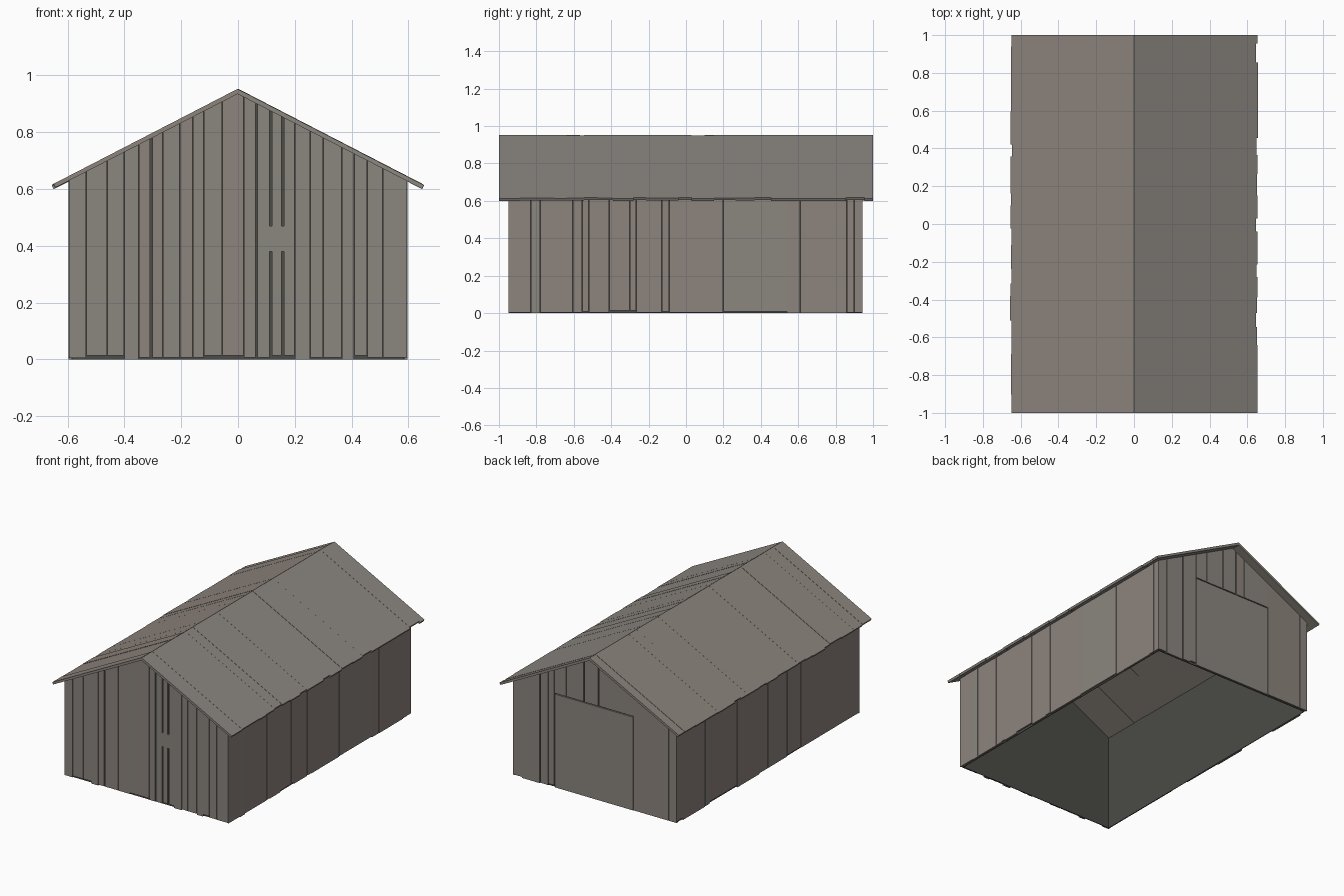
import bpy, bmesh, random
from mathutils import Vector

random.seed(4)
if "Cube" in bpy.data.objects:
    bpy.data.objects.remove(bpy.data.objects["Cube"])


def material(name, rgb):
    m = bpy.data.materials.new(name)
    m.use_nodes = True
    m.diffuse_color = (*rgb, 1)
    m.node_tree.nodes["Principled BSDF"].inputs["Base Color"].default_value = (*rgb, 1)
    return m


WARM = material("warm weathered wood", (0.266, 0.231, 0.205))
GREY = material("grey weathered wood", (0.258, 0.236, 0.212))
DARK = material("dark interior", (0.069, 0.070, 0.061))

HALF_W, FRONT, BACK = 0.597, -0.95, 0.945     # wall planes
RIDGE, SLOPE, EAVE = 0.953, 0.516, 0.65       # roof line
ROOF_T = 0.018                                # roof board thickness
BOARD = 0.010                                 # wall board thickness


def under_roof(x):
    return RIDGE - ROOF_T - SLOPE * abs(x) + 0.004


def prism(bm, points, offset, mat_index=0):
    """Extrude a closed planar outline along an offset vector."""
    offset = Vector(offset)
    a = [bm.verts.new(p) for p in points]
    b = [bm.verts.new(Vector(p) + offset) for p in points]
    n = len(a)
    faces = [bm.faces.new(a), bm.faces.new(b)]
    faces += [bm.faces.new((a[i], a[(i + 1) % n], b[(i + 1) % n], b[i])) for i in range(n)]
    for f in faces:
        f.material_index = mat_index


def finish(name, bm, *mats):
    bmesh.ops.recalc_face_normals(bm, faces=bm.faces)
    me = bpy.data.meshes.new(name)
    bm.to_mesh(me)
    bm.free()
    for m in mats:
        me.materials.append(m)
    ob = bpy.data.objects.new(name, me)
    bpy.context.collection.objects.link(ob)


def gable_outline(x0, x1, z0, y):
    """Vertical strip whose top follows the roof, with the peak if it is inside."""
    pts = [(x0, y, z0), (x1, y, z0), (x1, y, under_roof(x1))]
    if x0 < 0 < x1:
        pts.append((0, y, under_roof(0)))
    return pts + [(x0, y, under_roof(x0))]


def gable_wall(name, cuts, y, inward, wide_gaps=(), door=None, warm=0.25):
    bm = bmesh.new()
    for x0, x1 in zip(cuts, cuts[1:]):
        g0 = 0.004 if x0 in wide_gaps else 0.001
        g1 = 0.004 if x1 in wide_gaps else 0.001
        z0 = random.choice((0, 0.004, 0.006, 0.014))
        if door and x0 >= door[0] and x1 <= door[1]:
            z0 = door[2]
        step = random.uniform(0, 0.002) * inward
        prism(bm, gable_outline(x0 + g0, x1 - g1, z0, y + step),
              (0, BOARD * inward, 0), int(random.random() > 1 - warm))
    finish(name, bm, GREY, WARM)


def side_wall(name, cuts, side):
    bm = bmesh.new()
    for y0, y1 in zip(cuts, cuts[1:]):
        x = side * (HALF_W - random.uniform(0, 0.003))
        z0 = random.choice((0, 0.004, 0.008, 0.014))
        top = under_roof(HALF_W)
        y0, y1 = y0 + 0.001, y1 - 0.001
        prism(bm, [(x, y0, z0), (x, y1, z0), (x, y1, top), (x, y0, top)],
              (-side * BOARD, 0, 0), int(random.random() < 0.2))
    finish(name, bm, WARM, GREY)


def roof_side(name, cuts, side, mat):
    bm = bmesh.new()
    for y0, y1 in zip(cuts, cuts[1:]):
        drop = random.uniform(0, 0.003)
        end = EAVE + random.uniform(-0.004, 0.006)
        top, low = RIDGE - drop, RIDGE - SLOPE * end - drop
        prism(bm, [(0, y0, top), (side * end, y0, low),
                   (side * (end - 0.007), y0, low - 0.013), (0, y0, top - ROOF_T)],
              (0, y1 - y0, 0))
    finish(name, bm, mat)


# Gable walls
gable_wall("front_wall_boards",
           [-0.595, -0.535, -0.46, -0.4, -0.35, -0.305, -0.265, -0.205, -0.16, -0.12,
            -0.055, 0.02, 0.065, 0.115, 0.158, 0.2, 0.255, 0.3, 0.365, 0.41, 0.455,
            0.51, 0.595], FRONT, 1, wide_gaps=(-0.305, 0.065, 0.115, 0.158))
DOOR = (-0.28, 0.295, 0.62)
gable_wall("back_wall_boards",
           [-0.595, -0.535, -0.28, -0.09, -0.025, 0.08, 0.21, 0.295, 0.34, 0.40, 0.53, 0.595],
           BACK, -1, wide_gaps=(-0.025, 0.08, 0.40), door=DOOR)

# Large flush back door
bm = bmesh.new()
x0, x1, top = DOOR[0] + 0.003, DOOR[1] - 0.003, DOOR[2] - 0.006
y = BACK - 0.001
prism(bm, [(x0, y, 0.002), (x1, y, 0.002), (x1, y, top), (x0, y, top)], (0, -BOARD, 0))
finish("back_door", bm, GREY)

# Small filler bridging the two front slits
bm = bmesh.new()
y = FRONT + 0.001
prism(bm, [(0.108, y, 0.38), (0.166, y, 0.38), (0.166, y, 0.47), (0.108, y, 0.47)],
      (0, 0.008, 0))
finish("front_slit_filler", bm, GREY)

# Long side walls
side_wall("left_wall_boards",
          [-0.95, -0.83, -0.78, -0.605, -0.555, -0.52, -0.41, -0.3, -0.265, -0.13, -0.09,
           0.2, 0.54, 0.61, 0.86, 0.9, 0.945], 1)
side_wall("right_wall_boards",
          [-0.95, -0.53, -0.34, -0.2, 0, 0.09, 0.32, 0.44, 0.61, 0.65, 0.88, 0.945], -1)

# Dark lining behind the boards, open below
bm = bmesh.new()
IN = 0.013
w = HALF_W - IN
for y, d in ((FRONT + IN, 1), (BACK - IN, -1)):
    prism(bm, gable_outline(-w, w, 0, y), (0, 0.004 * d, 0))
for s in (1, -1):
    y0, y1, h = FRONT + IN, BACK - IN, under_roof(w)
    prism(bm, [(s * w, y0, 0), (s * w, y1, 0), (s * w, y1, h), (s * w, y0, h)],
          (-s * 0.004, 0, 0))
finish("wall_lining", bm, DARK)

# Roof boards
roof_side("left_roof_boards",
          [-1, -0.89, -0.705, -0.64, -0.545, -0.47, -0.39, -0.28, -0.215, -0.04, 0.03,
           0.15, 0.265, 0.365, 0.455, 0.855, 0.955, 1], 1, GREY)
cuts = [-1]
while cuts[-1] < 0.85:
    cuts.append(cuts[-1] + random.uniform(0.05, 0.14))
roof_side("right_roof_boards", cuts + [1], -1, WARM)
